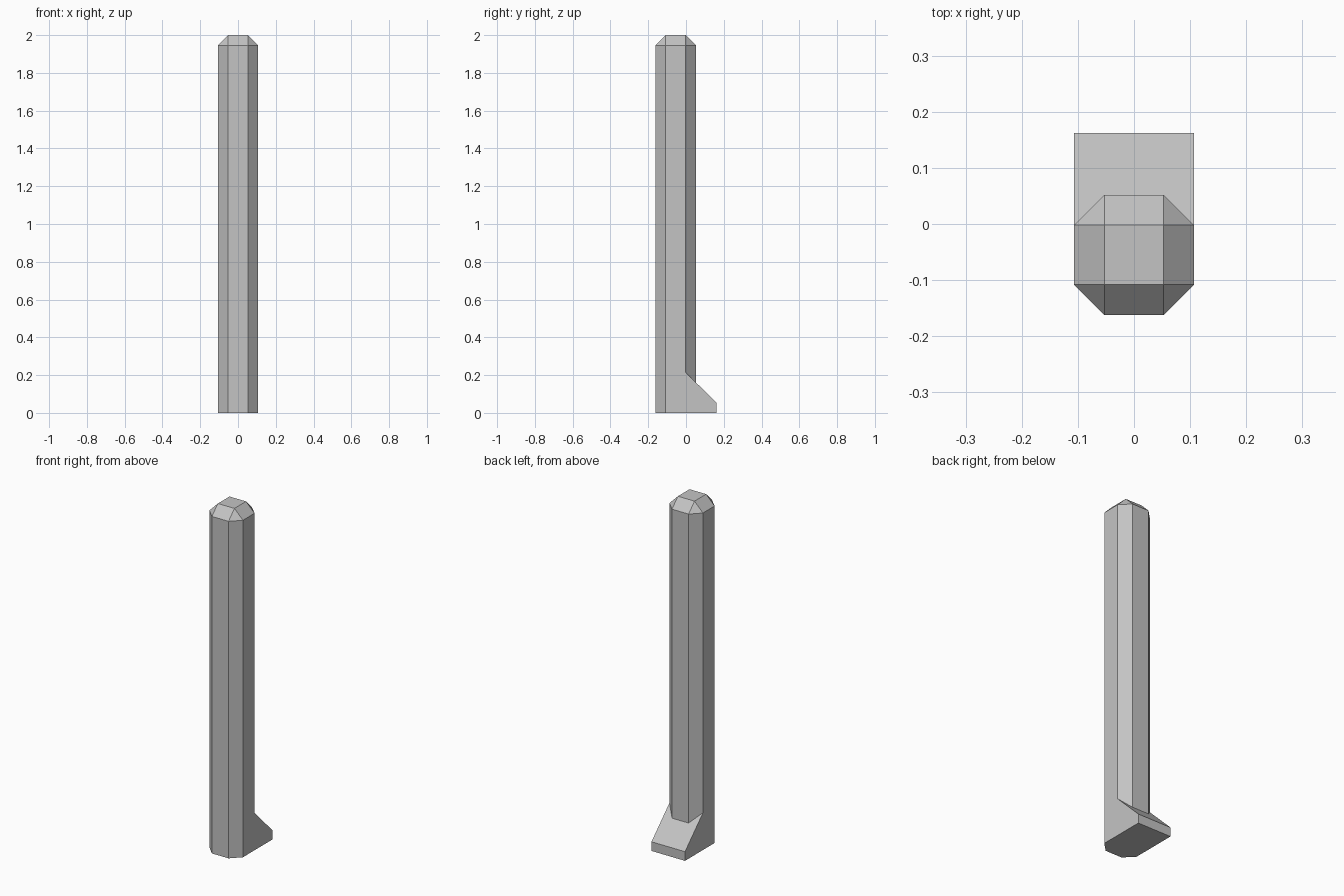
import bpy
import bmesh
from mathutils import Matrix, Vector

HALF = 0.107        # half width of post and foot
CHAMFER = 0.054
HEIGHT = 2.0
POST_Y = -0.055     # post centre, set forward of the foot

default = bpy.data.objects.get("Cube")
if default:
    bpy.data.objects.remove(default, do_unlink=True)

grey = bpy.data.materials.new("stone grey")
grey.use_nodes = True
colour = (0.55, 0.55, 0.55, 1)
grey.diffuse_color = colour
grey.node_tree.nodes["Principled BSDF"].inputs["Base Color"].default_value = colour


def finish(bm, name):
    bmesh.ops.recalc_face_normals(bm, faces=bm.faces)
    mesh = bpy.data.meshes.new(name)
    bm.to_mesh(mesh)
    bm.free()
    mesh.materials.append(grey)
    obj = bpy.data.objects.new(name, mesh)
    bpy.context.collection.objects.link(obj)
    return obj


# Post: a tall box with chamfered uprights and top rim
bm = bmesh.new()
size = Matrix.Diagonal((2 * HALF, 2 * HALF, HEIGHT, 1))
bmesh.ops.create_cube(bm, size=1, matrix=Matrix.Translation((0, POST_Y, HEIGHT / 2)) @ size)
edges = [e for e in bm.edges if any(v.co.z > HEIGHT / 2 for v in e.verts)]
bmesh.ops.bevel(bm, geom=edges, offset=CHAMFER, offset_type='OFFSET',
                segments=1, profile=0.5, affect='EDGES')
finish(bm, "post")

# Foot: sloped wedge profile extruded across the back of the post
bm = bmesh.new()
back = 0.162
front = POST_Y + HALF - CHAMFER
profile = [(front, 0), (back, 0), (back, 0.053), (front, 0.215)]
side = bm.faces.new([bm.verts.new((-HALF, y, z)) for y, z in profile])
new = bmesh.ops.extrude_face_region(bm, geom=[side])["geom"]
bmesh.ops.translate(bm, vec=Vector((2 * HALF, 0, 0)),
                    verts=[g for g in new if isinstance(g, bmesh.types.BMVert)])
finish(bm, "foot")
